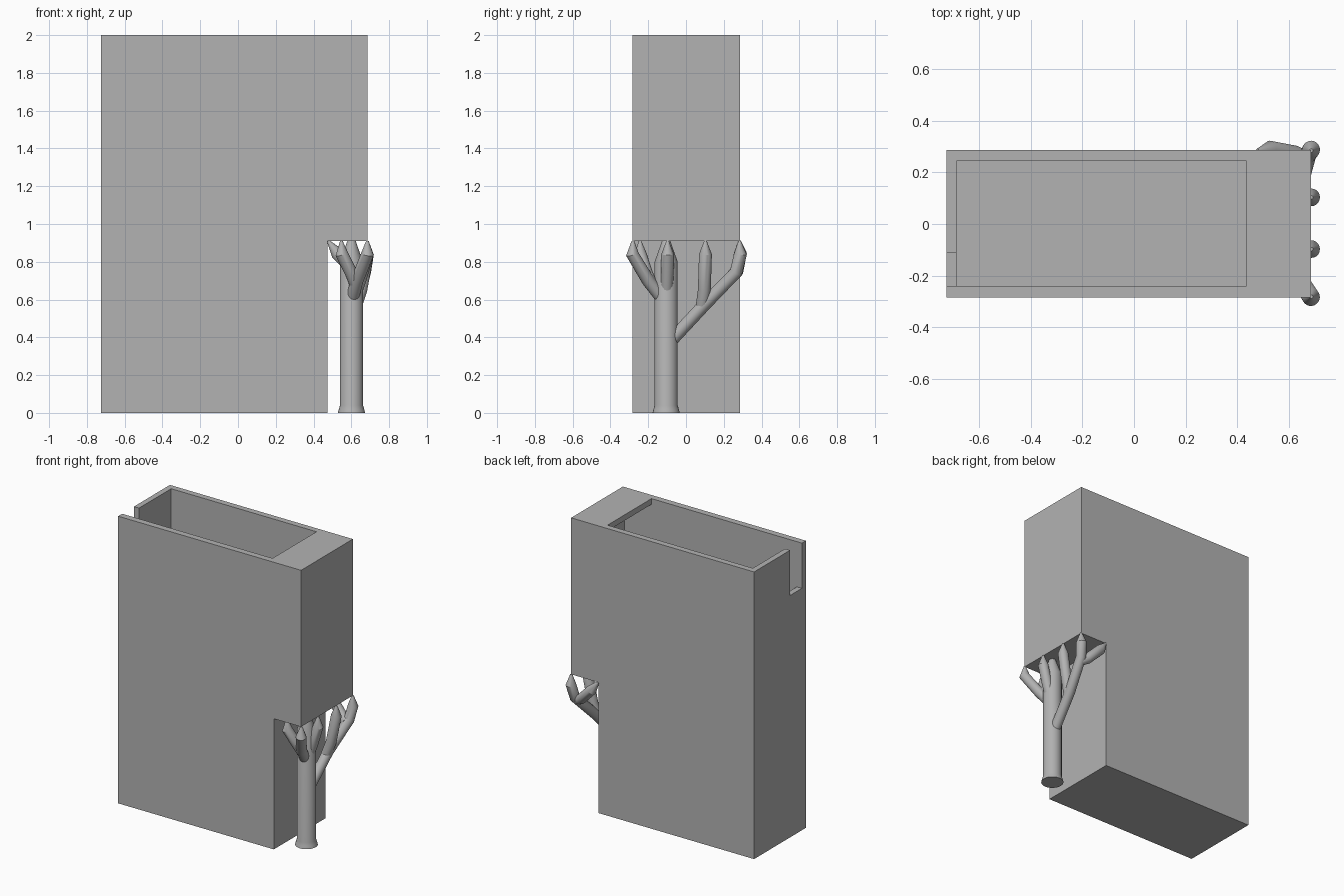
import bpy, bmesh, math
from mathutils import Vector

if "Cube" in bpy.data.objects:
    bpy.data.objects.remove(bpy.data.objects["Cube"])

grey = bpy.data.materials.new("plain_grey")
grey.diffuse_color = (0.45, 0.45, 0.45, 1)
grey.use_nodes = True
grey.node_tree.nodes["Principled BSDF"].inputs["Base Color"].default_value = grey.diffuse_color


def finish(name, bm):
    bmesh.ops.recalc_face_normals(bm, faces=bm.faces[:])
    me = bpy.data.meshes.new(name)
    bm.to_mesh(me)
    bm.free()
    me.materials.append(grey)
    ob = bpy.data.objects.new(name, me)
    bpy.context.collection.objects.link(ob)
    return ob


def prism(name, profile, y0, y1):
    """Extrude an x-z outline from y0 to y1."""
    bm = bmesh.new()
    face = bm.faces.new([bm.verts.new((x, y0, z)) for x, z in profile])
    ext = bmesh.ops.extrude_face_region(bm, geom=[face])
    moved = [g for g in ext["geom"] if isinstance(g, bmesh.types.BMVert)]
    bmesh.ops.translate(bm, verts=moved, vec=(0, y1 - y0, 0))
    return finish(name, bm)


def cut(target, cutter):
    cutter.hide_render = True
    mod = target.modifiers.new("cut", 'BOOLEAN')
    mod.operation, mod.solver, mod.object = 'DIFFERENCE', 'EXACT', cutter
    bpy.context.view_layer.objects.active = target
    bpy.ops.object.modifier_apply(modifier=mod.name)
    bpy.data.objects.remove(cutter)


def tube(bm, path, sides=20):
    """Closed round tube through (x, y, z, radius) points."""
    pts = [Vector(p[:3]) for p in path]
    rings = []
    for i, p in enumerate(pts):
        a = (p - pts[i - 1]).normalized() if i else Vector()
        b = (pts[i + 1] - p).normalized() if i + 1 < len(pts) else Vector()
        t = (a + b).normalized()
        v = t.cross(Vector((1, 0, 0))).normalized()
        u = v.cross(t)
        r = path[i][3]
        rings.append([bm.verts.new(p + r * (math.cos(k) * u + math.sin(k) * v))
                      for k in (2 * math.pi * j / sides for j in range(sides))])
    for lo, hi in zip(rings, rings[1:]):
        for j in range(sides):
            k = (j + 1) % sides
            bm.faces.new((lo[j], lo[k], hi[k], hi[j]))
    bm.faces.new(rings[0])
    bm.faces.new(rings[-1])


# Hollow container with a stepped underside
body = prism("container", [(-.725, 0), (.475, 0), (.475, .91), (.685, .91),
                           (.685, 2), (-.725, 2)], -.284, .286)
# Inner space follows the step and runs under the top lip
cut(body, prism("cavity", [(-.686, .04), (.434, .04), (.434, .95), (.642, .95),
                           (.642, 1.96), (.434, 1.96), (.434, 2.1), (-.686, 2.1)],
                -.24, .244))
# Slot in the end wall
cut(body, prism("slot", [(-.8, 1.685), (-.6, 1.685), (-.6, 2.1), (-.8, 2.1)],
                -.24, -.11))

# Support trunk with flared foot and pointed top
bm = bmesh.new()
cx, cy = .601, -.105
tube(bm, [(cx, cy, z, r) for z, r in
          ((0, .072), (.02, .067), (.04, .061), (.8, .061), (.91, .022))], 28)
trunk = finish("support_trunk", bm)

# Branches: way points, then an elbow and a pointed tip under the overhang
R, TIP = .034, .007
branches = [
    ([(.60, -.10, .36), (.625, .10, .575), (.67, .265, .745)], (.685, .288, .84), (.685, .284)),
    ([(.62, .085, .56), (.65, .097, .65)], (.685, .103, .84), (.685, .103)),
    ([(.66, .25, .73), (.62, .27, .75)], (.525, .288, .845), (.477, .284)),
    ([(.60, -.11, .585), (.63, -.20, .70)], (.685, -.284, .84), (.685, -.281)),
    ([(.62, -.19, .69), (.60, -.21, .74)], (.55, -.242, .84), (.547, -.243)),
    ([(.61, -.105, .60), (.65, -.10, .72)], (.685, -.097, .84), (.685, -.097)),
]
bm = bmesh.new()
for way, elbow, tip in branches:
    tube(bm, [(*p, R) for p in way] + [(*elbow, R), (*tip, .91, TIP)])
limbs = finish("support_branches", bm)

for ob in (trunk, limbs):
    bpy.ops.object.select_all(action='DESELECT')
    ob.select_set(True)
    bpy.context.view_layer.objects.active = ob
    bpy.ops.object.shade_smooth_by_angle(angle=math.radians(30))
